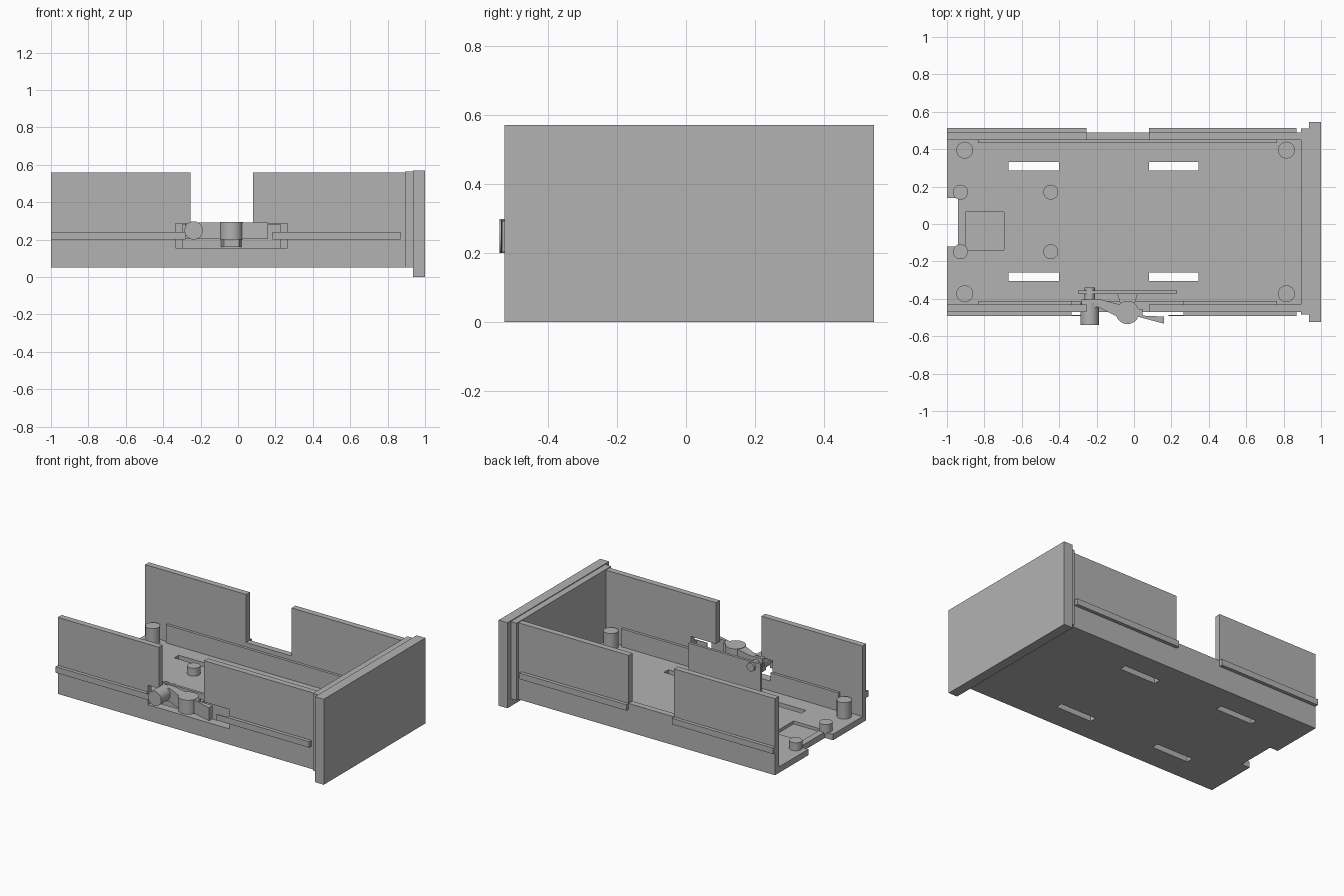
import bpy, bmesh, math
from mathutils import Matrix, Vector

if "Cube" in bpy.data.objects:
    bpy.data.objects.remove(bpy.data.objects["Cube"], do_unlink=True)

grey = bpy.data.materials.new("plain grey")
grey.use_nodes = True
grey.diffuse_color = (0.45, 0.45, 0.45, 1)
grey.node_tree.nodes["Principled BSDF"].inputs["Base Color"].default_value = grey.diffuse_color


def finish(name, bm):
    mesh = bpy.data.meshes.new(name)
    bmesh.ops.recalc_face_normals(bm, faces=bm.faces)
    bm.to_mesh(mesh)
    bm.free()
    mesh.materials.append(grey)
    ob = bpy.data.objects.new(name, mesh)
    bpy.context.collection.objects.link(ob)
    return ob


def box(name, x, y, z):
    bm = bmesh.new()
    bmesh.ops.create_cube(bm, size=1)
    for v in bm.verts:
        v.co = Vector([(r[0] + r[1]) / 2 + c * (r[1] - r[0]) for r, c in zip((x, y, z), v.co)])
    return finish(name, bm)


def rod(name, start, axis, length, radius):
    bm = bmesh.new()
    bmesh.ops.create_cone(bm, cap_ends=True, segments=32, radius1=radius, radius2=radius, depth=length)
    axis = Vector(axis)
    turn = axis.to_track_quat("Z", "Y").to_matrix().to_4x4()
    bm.transform(Matrix.Translation(Vector(start) + axis * length / 2) @ turn)
    return finish(name, bm)


def prism(name, outline, z0, z1):
    bm = bmesh.new()
    face = bm.faces.new([bm.verts.new((x, y, z0)) for x, y in outline])
    top = bmesh.ops.extrude_face_region(bm, geom=[face])["geom"]
    bmesh.ops.translate(bm, vec=(0, 0, z1 - z0), verts=[g for g in top if isinstance(g, bmesh.types.BMVert)])
    return finish(name, bm)


def combine(ob, others, operation):
    for other in others:
        mod = ob.modifiers.new("combine", "BOOLEAN")
        mod.operation, mod.object, mod.solver = operation, other, "EXACT"
        bpy.context.view_layer.objects.active = ob
        bpy.ops.object.modifier_apply(modifier=mod.name)
        bpy.data.objects.remove(other, do_unlink=True)
    return ob


def smooth(ob):
    bpy.ops.object.select_all(action="DESELECT")
    ob.select_set(True)
    bpy.context.view_layer.objects.active = ob
    bpy.ops.object.shade_smooth_by_angle(angle=math.radians(30))


FLOOR, TOP, MID = 0.09, 0.56, 0.01
WINDOW = ((-0.335, 0.265), (-0.473, -0.4), (0.155, 0.285))
NOTCH_X = (-0.255, 0.08)

# Floor with slots, connector notch and shallow square pocket
floor = box("floor", (-1, 0.9), (-0.47, 0.49), (0.05, FLOOR))
cuts = [box("cut", x, (y - 0.023, y + 0.023), (0, 0.2))
        for x in ((-0.67, -0.4), (0.08, 0.345)) for y in (0.308, -0.283)]
cuts.append(box("cut", (-1.1, -0.94), (-0.12, 0.14), (0, 0.2)))
cuts.append(box("cut", (-0.9, -0.695), (-0.14, 0.065), (0.07, 0.2)))
combine(floor, cuts, "DIFFERENCE")

# Side walls with a notch, inner ledge and outer rail
for side, label in ((-1, "front"), (1, "back")):
    def span(a, b):
        return sorted((MID + side * a, MID + side * b))

    wall = box(label + "_wall", (-1, 0.9), span(0.44, 0.48), (0.05, TOP))
    ledge = box(label + "_inner_ledge", (-0.835, 0.765), span(0.422, 0.441), (FLOOR, 0.21))
    combine(wall, [box("cut", NOTCH_X, span(0.4, 0.6), (0.24, 0.7))], "DIFFERENCE")
    if side < 0:
        combine(wall, [box("cut", *WINDOW)], "DIFFERENCE")
        combine(ledge, [box("cut", *WINDOW)], "DIFFERENCE")
    ends = ((-1, -0.28), (0.185, 0.87)) if side < 0 else ((-1, -0.255), (0.08, 0.87))
    for i, x in enumerate(ends):
        rail = box(f"{label}_rail_{i + 1}", x, span(0.479, 0.503), (0.2, 0.24))
        if side < 0:
            combine(rail, [box("cut", WINDOW[0], (-0.487, -0.4), (0.1, 0.3))], "DIFFERENCE")

# Screw posts
posts = [(x, y, 0.045, 0.2, 0.02) for x in (-0.905, 0.815) for y in (0.395, -0.373)]
posts += [(x, y, 0.04, 0.143, 0.018) for x in (-0.928, -0.445) for y in (0.17, -0.148)]
for i, (x, y, radius, top, hole) in enumerate(posts):
    post = rod(f"screw_post_{i + 1}", (x, y, FLOOR - 0.01), (0, 0, 1), top - FLOOR + 0.01, radius)
    smooth(combine(post, [rod("cut", (x, y, FLOOR), (0, 0, 1), 0.3, hole)], "DIFFERENCE"))

# End plate with inner step, counterbored hole and small hole
plate = box("end_plate", (0.935, 1), (-0.525, 0.545), (0, 0.57))
combine(plate, [box("step", (0.892, 0.94), (-0.485, 0.51), (0.05, 0.565))], "UNION")
combine(plate, [rod("cut", (0.8, -0.193, 0.287), (1, 0, 0), 0.3, 0.055),
                rod("cut", (0.965, -0.193, 0.287), (1, 0, 0), 0.1, 0.08),
                rod("cut", (0.8, 0.207, 0.287), (1, 0, 0), 0.3, 0.017)], "DIFFERENCE")
smooth(plate)

# Upright plate behind the lever
box("lever_backing_plate", (-0.3, 0.23), (-0.373, -0.355), (FLOOR, 0.28))

# Lever with pivot ring, wedge tail, button and plunger
PIVOT = (-0.035, -0.473)
lever = rod("lever", (*PIVOT, 0.2), (0, 0, 1), 0.095, 0.062)
combine(lever, [
    prism("arm", [(-0.28, -0.445), (-0.28, -0.405), (-0.19, -0.4), (-0.04, -0.44),
                  (-0.04, -0.5), (-0.1, -0.49), (-0.19, -0.445)], 0.203, 0.292),
    prism("tail", [(-0.01, -0.455), (0.045, -0.455), (0.045, -0.49), (0.16, -0.495),
                   (0.16, -0.533), (0.0, -0.49)], 0.203, 0.292)], "UNION")
combine(lever, [rod("cut", (*PIVOT, 0.1), (0, 0, 1), 0.3, 0.021)], "DIFFERENCE")
smooth(lever)
smooth(rod("lever_button", (-0.237, -0.54, 0.249), (0, 1, 0), 0.12, 0.049))
smooth(rod("lever_plunger", (-0.237, -0.42, 0.249), (0, 1, 0), 0.08, 0.028))

# Pivot support joining the lever to the backing plate
prism("pivot_support", [(-0.09, -0.372), (-0.075, -0.42), (0.005, -0.42), (0.02, -0.372)], 0.16, 0.24)
